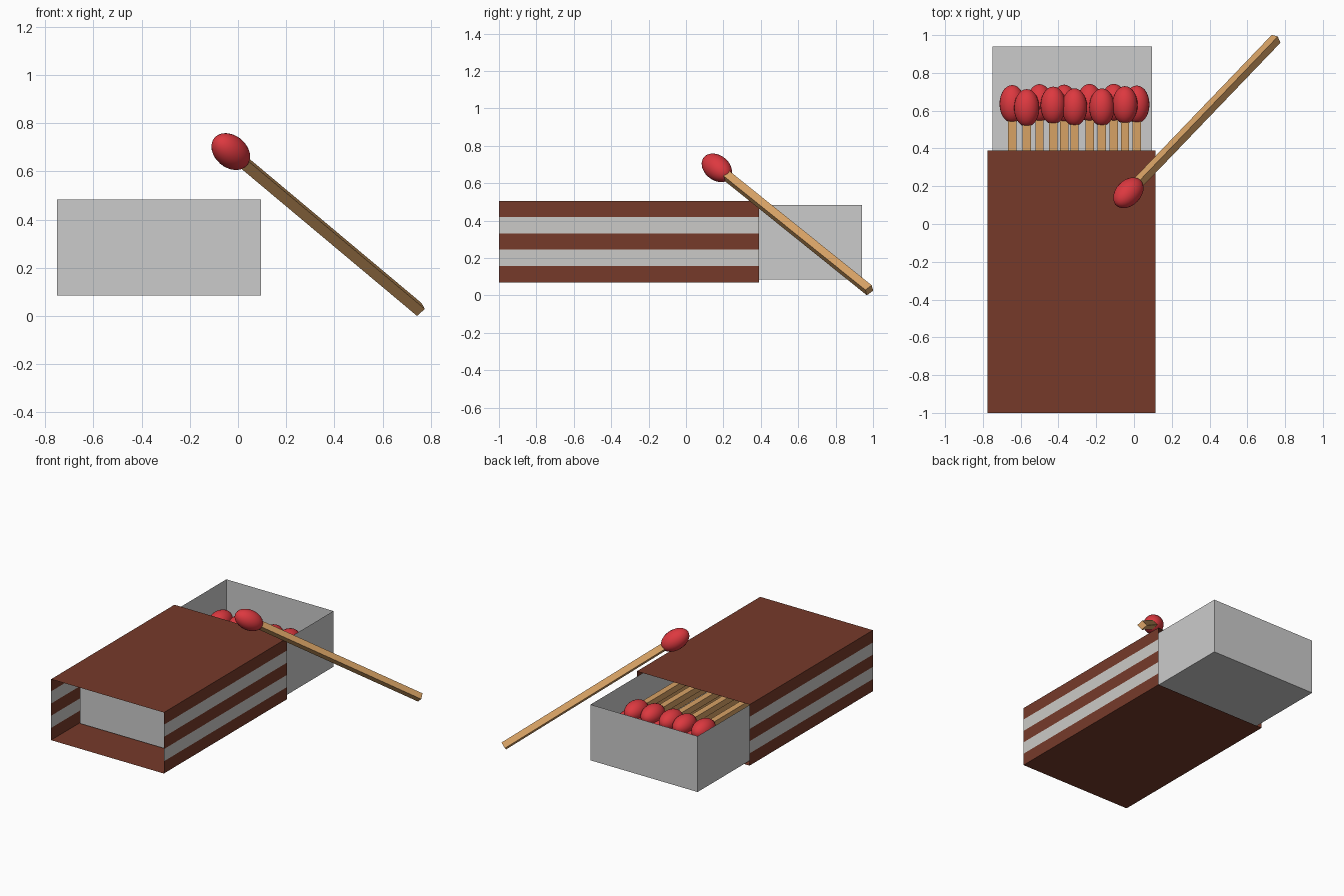
import bpy, bmesh, random
from mathutils import Vector, Matrix

if "Cube" in bpy.data.objects:
    bpy.data.objects.remove(bpy.data.objects["Cube"])

random.seed(3)


def material(name, rgb):
    m = bpy.data.materials.new(name)
    m.diffuse_color = (*rgb, 1)
    m.use_nodes = True
    m.node_tree.nodes["Principled BSDF"].inputs["Base Color"].default_value = m.diffuse_color
    return m


BROWN = material("brown_card", (0.18, 0.042, 0.023))
GREY = material("grey_strip", (0.6, 0.59, 0.57))
WOOD = material("wood", (0.68, 0.36, 0.13))
RED = material("red_tip", (0.72, 0.04, 0.05))


def sheet_object(name, quads, mats=()):
    """Thin card object from (corner, edge_u, edge_v, material index) sheets."""
    bm = bmesh.new()
    for corner, u, v, mat in quads:
        c, u, v = Vector(corner), Vector(u), Vector(v)
        f = bm.faces.new([bm.verts.new(p) for p in (c, c + u, c + u + v, c + v)])
        f.material_index = mat
    bmesh.ops.remove_doubles(bm, verts=bm.verts, dist=1e-5)
    me = bpy.data.meshes.new(name)
    bm.to_mesh(me)
    bm.free()
    for m in mats:
        me.materials.append(m)
    ob = bpy.data.objects.new(name, me)
    bpy.context.collection.objects.link(ob)
    return ob


# Sleeve: open tube of card with striped striking sides
x0, x1, y0, y1, z0, z1 = -0.775, 0.115, -1.0, 0.39, 0.07, 0.505
W, L, H = x1 - x0, y1 - y0, z1 - z0
sleeve = [((x0, y0, z1), (W, 0, 0), (0, L, 0), 0),
          ((x0, y0, z0), (0, L, 0), (W, 0, 0), 0)]
for i in range(5):
    z, h = z0 + H * i / 5, H / 5
    sleeve.append(((x1, y0, z), (0, L, 0), (0, 0, h), i % 2))
    sleeve.append(((x0, y0, z), (0, 0, h), (0, L, 0), i % 2))
sheet_object("sleeve", sleeve, (BROWN, GREY))

# Tray: open-topped card drawer, with a raised inner floor
x0, x1, y0, y1, z0, z1 = -0.75, 0.095, -0.71, 0.94, 0.085, 0.483
W, L, H = x1 - x0, y1 - y0, z1 - z0
sheet_object("tray", [
    ((x0, y0, z0), (0, L, 0), (W, 0, 0), 0),
    ((x0, y0, z0), (W, 0, 0), (0, 0, H), 0),
    ((x0, y1, z0), (0, 0, H), (W, 0, 0), 0),
    ((x0, y0, z0), (0, 0, H), (0, L, 0), 0),
    ((x1, y0, z0), (0, L, 0), (0, 0, H), 0)])
sheet_object("tray_inner_floor", [((x0, y0, 0.16), (W, 0, 0), (0, L, 0), 0)])


def match(name, head, tail, side):
    """Square stick from tail to head, with an egg-shaped tip at head."""
    head, tail = Vector(head), Vector(tail)
    axis = (head - tail).normalized()
    n = Vector(side)
    n = (n - axis * n.dot(axis)).normalized()
    rot = Matrix((n, axis.cross(n), axis)).transposed().to_4x4()
    length = (head - tail).length
    bm = bmesh.new()
    bmesh.ops.create_cube(bm, size=1, matrix=Matrix.Translation((tail + head) / 2) @ rot
                          @ Matrix.Diagonal((0.044, 0.044, length, 1)))
    count = len(bm.faces)
    bmesh.ops.create_uvsphere(bm, u_segments=24, v_segments=14, radius=1,
                              matrix=Matrix.Translation(head) @ rot
                              @ Matrix.Diagonal((0.067, 0.067, 0.1, 1)))
    bm.faces.ensure_lookup_table()
    for f in bm.faces[count:]:
        f.material_index = 1
        f.smooth = True
    me = bpy.data.meshes.new(name)
    bm.to_mesh(me)
    bm.free()
    me.materials.append(WOOD)
    me.materials.append(RED)
    bpy.context.collection.objects.link(bpy.data.objects.new(name, me))


# Two layers of matches in the tray
layers = {
    "lower": (0.275, 0.64, (-0.645, -0.5, -0.37, -0.235, -0.107, 0.015)),
    "upper": (0.362, 0.622, (-0.568, -0.428, -0.315, -0.17, -0.048)),
}
for layer, (z, y, xs) in layers.items():
    for i, x in enumerate(xs):
        yy = y + random.uniform(-0.008, 0.008)
        match(f"{layer}_match_{i + 1}", (x, yy, z), (x, yy - 1.305, z), (1, 0, 0))

# Loose match leaning on the box
match("loose_match", (-0.03, 0.165, 0.682), (0.752, 0.98, 0.027), (0.737, -0.184, 0.65))
